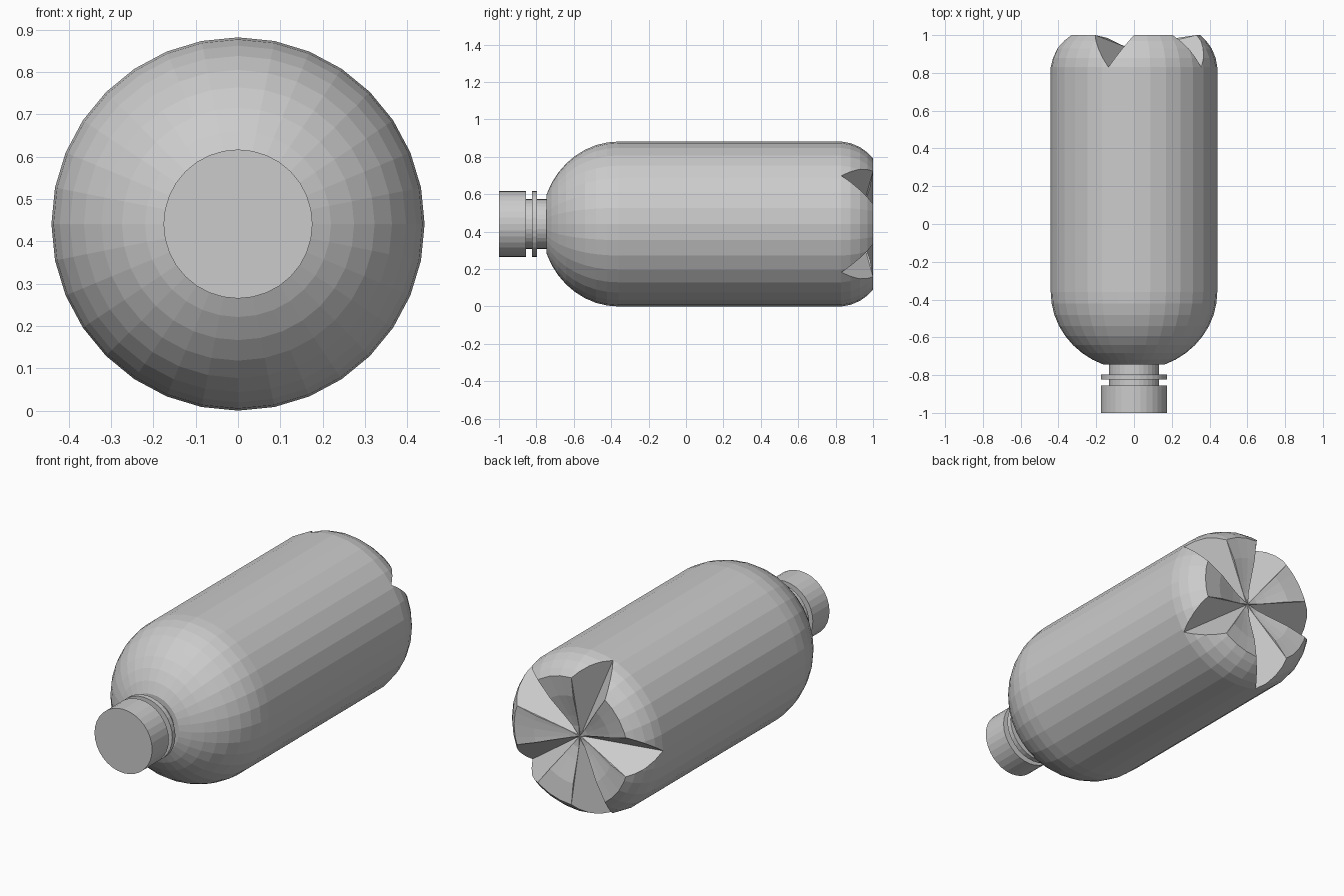
import bpy, bmesh
from math import sin, cos, pi, radians, sqrt
from mathutils import Vector

if "Cube" in bpy.data.objects:
    bpy.data.objects.remove(bpy.data.objects["Cube"])

CZ = 0.441   # height of the bottle axis
R = 0.441    # body radius


def finish(bm, name):
    bmesh.ops.recalc_face_normals(bm, faces=bm.faces)
    me = bpy.data.meshes.new(name)
    bm.to_mesh(me)
    bm.free()
    ob = bpy.data.objects.new(name, me)
    bpy.context.collection.objects.link(ob)
    return ob


def polar(r, ang, y):
    return Vector((r * cos(ang), y, CZ + r * sin(ang)))


def lathe(name, profile, n=32):
    """Closed solid turned around the y axis from (y, r) points; r = 0 makes a pole."""
    bm = bmesh.new()
    rings = []
    for y, r in profile:
        if r == 0:
            rings.append([bm.verts.new((0, y, CZ))] * n)
        else:
            rings.append([bm.verts.new(polar(r, 2 * pi * i / n, y)) for i in range(n)])
    for a, b in zip(rings, rings[1:]):
        for i in range(n):
            j = (i + 1) % n
            bm.faces.new(list(dict.fromkeys((a[i], a[j], b[j], b[i]))))
    return finish(bm, name)


# Body: domed shoulder, straight wall, rounded and dished base
A, Y0 = 0.413, -0.36
shoulder = []
for i in range(9):
    t = radians(68.7) * (1 - i / 8)
    shoulder.append((Y0 - A * sin(t), R * cos(t)))
body = lathe("bottle_body", [(-0.745, 0)] + shoulder + [
    (0.83, R), (0.88, 0.432), (0.93, 0.411), (0.97, 0.382), (1.0, 0.35),
    (0.985, 0.24), (0.95, 0.12), (0.935, 0.06), (0.93, 0)])

# Five V grooves cut the base into petals
p0 = Vector((0, 0.92, CZ))
for k in range(5):
    ang = radians(36 + 72 * k)
    tip = polar(R, ang, 0.83)
    pts = [p0, p0 + (tip - p0) * 1.6, Vector((0, 1.6, CZ))]
    for s in (-1, 1):
        corner = polar(0.35, ang + s * radians(18), 1.0)
        pts.append(p0 + (corner - p0) * 3)
    bm = bmesh.new()
    verts = [bm.verts.new(p) for p in pts]
    bmesh.ops.convex_hull(bm, input=verts)
    cutter = finish(bm, "groove_cutter_%d" % k)
    cutter.hide_render = True
    cutter.hide_viewport = True
    mod = body.modifiers.new("groove", 'BOOLEAN')
    mod.operation = 'DIFFERENCE'
    mod.solver = 'EXACT'
    mod.object = cutter

# Neck, collar ring and cap
lathe("neck", [(-0.87, 0), (-0.87, 0.133), (-0.73, 0.133), (-0.73, 0)])
lathe("collar_ring", [(-0.824, 0), (-0.824, 0.176), (-0.797, 0.176), (-0.797, 0)])
lathe("cap", [(-1.0, 0), (-1.0, 0.176), (-0.855, 0.176), (-0.855, 0)])
